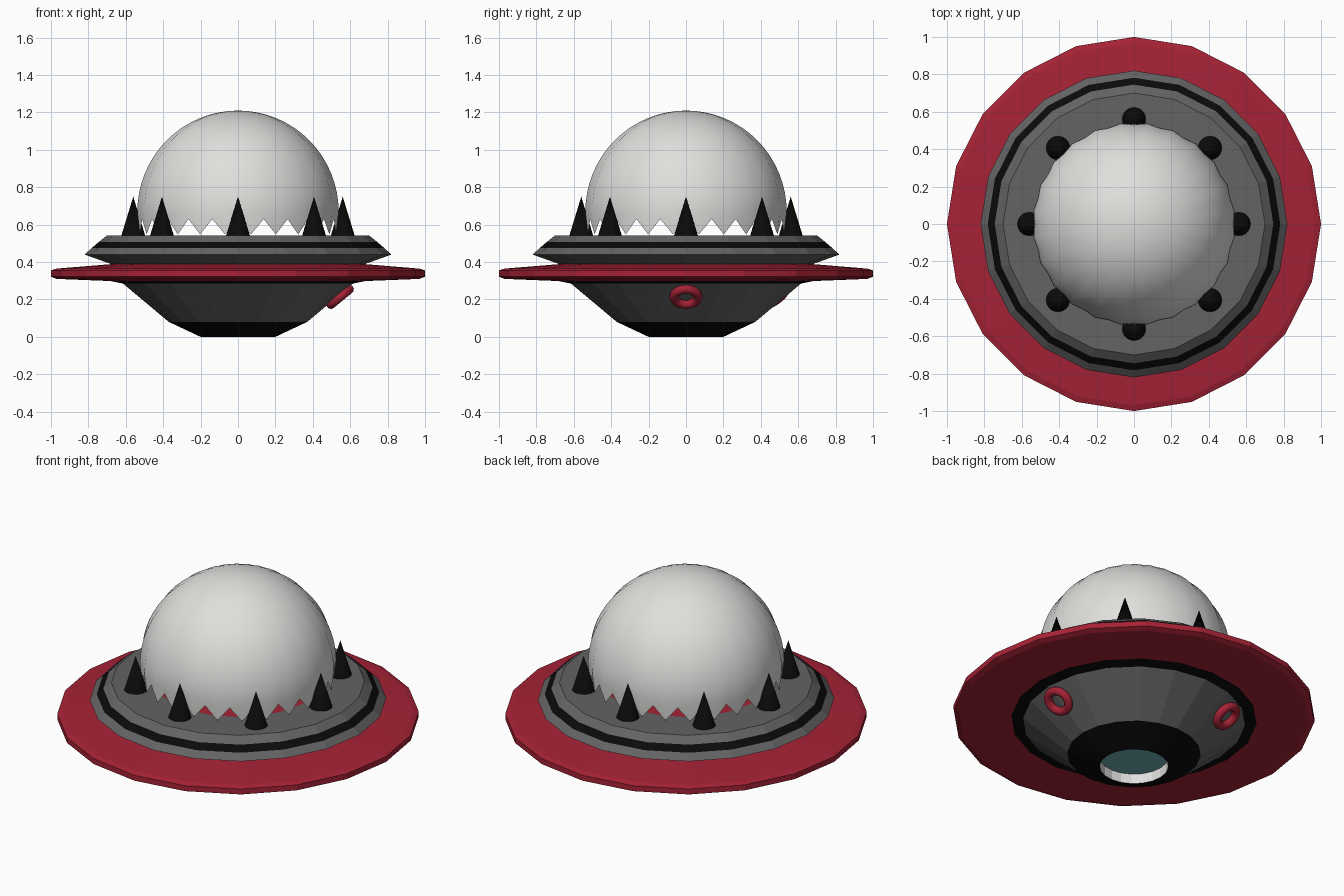
import bpy, bmesh, math
from mathutils import Vector

if "Cube" in bpy.data.objects:
    bpy.data.objects.remove(bpy.data.objects["Cube"])


def mat(name, rgb):
    m = bpy.data.materials.new(name)
    m.diffuse_color = (*rgb, 1)
    m.use_nodes = True
    m.node_tree.nodes["Principled BSDF"].inputs["Base Color"].default_value = m.diffuse_color
    return m


RED = mat("red", (0.38, 0.016, 0.036))
GREY = mat("grey", (0.125, 0.125, 0.125))
BLACK = mat("black", (0.003, 0.003, 0.003))
WHITE = mat("off_white", (0.74, 0.74, 0.72))
TEAL = mat("teal", (0.16, 0.42, 0.47))


def finish(bm, name, mats, smooth=False):
    me = bpy.data.meshes.new(name)
    bm.to_mesh(me)
    bm.free()
    for m in mats:
        me.materials.append(m)
    for p in me.polygons:
        p.use_smooth = smooth
    ob = bpy.data.objects.new(name, me)
    bpy.context.collection.objects.link(ob)
    return ob


def lathe(name, pts, mats, seg_mats=None, n=20):
    """Spin a (radius, z) profile; seg_mats gives a material per profile segment."""
    bm = bmesh.new()
    rings = []
    for r, z in pts:
        if r == 0:
            rings.append([bm.verts.new((0, 0, z))] * n)
        else:
            rings.append([bm.verts.new((r * math.cos(2 * math.pi * j / n),
                                        r * math.sin(2 * math.pi * j / n), z)) for j in range(n)])
    for i in range(len(pts) - 1):
        for j in range(n):
            k = (j + 1) % n
            vs = [rings[i][j], rings[i][k], rings[i + 1][k], rings[i + 1][j]]
            f = bm.faces.new(list(dict.fromkeys(vs)))
            f.material_index = seg_mats[i] if seg_mats else 0
    return finish(bm, name, mats)


# lower hull: recessed teal light, pale well wall, black foot, grey bowl, black collar
lathe("lower_hull",
      [(0, 0.06), (0.19, 0.06), (0.19, 0), (0.2, 0), (0.37, 0.08), (0.615, 0.285), (0.68, 0.298)],
      [GREY, BLACK, WHITE, TEAL], [3, 2, 1, 1, 0, 1])

# wide red rim disc
lathe("rim_disc",
      [(0.62, 0.296), (0.97, 0.31), (1, 0.322), (1, 0.355), (0.97, 0.365), (0.64, 0.392)], [RED])

# upper ring with black stripe and flat deck
lathe("upper_ring",
      [(0.64, 0.38), (0.675, 0.388), (0.82, 0.44), (0.782, 0.475), (0.745, 0.507), (0.7, 0.543), (0.46, 0.543)],
      [GREY, BLACK], [0, 0, 0, 1, 0, 0])

# red floor under the dome
lathe("cabin_floor", [(0.46, 0.543), (0, 0.543)], [RED])

# ribbed dome with a zigzag lower edge
N, CZ, R = 48, 0.67, 0.54
bm = bmesh.new()
rows = []
for i in range(17):
    row = []
    for j in range(N):
        z = 0.665 + (CZ + R - 0.665) * math.sin(math.pi / 2 * (i - 1) / 16)
        if i == 0:
            z = 0.63 if j % 2 == 0 else 0.548
        r = math.sqrt(R * R - (z - CZ) ** 2)
        r *= 0.985 if j % 2 == 0 else 1.005
        a = 2 * math.pi * j / N
        row.append(bm.verts.new((r * math.cos(a), r * math.sin(a), z)))
    rows.append(row)
top = bm.verts.new((0, 0, CZ + R))
for j in range(N):
    k = (j + 1) % N
    for i in range(16):
        bm.faces.new((rows[i][j], rows[i][k], rows[i + 1][k], rows[i + 1][j]))
    bm.faces.new((rows[16][j], rows[16][k], top))
finish(bm, "dome", [WHITE], True)

# eight black spikes around the dome
for s in range(8):
    a = s * math.pi / 4
    r = 0.575 if s % 2 else 0.56
    bpy.ops.mesh.primitive_cone_add(vertices=24, radius1=0.064, radius2=0, depth=0.21,
                                    location=(r * math.cos(a), r * math.sin(a), 0.645))
    ob = bpy.context.object
    ob.name = f"spike_{s + 1}"
    ob.data.materials.append(BLACK)
    bpy.ops.object.shade_smooth_by_angle()

# two red ring ports set on the sloping hull
for s, deg in enumerate((0, 120)):
    a = math.radians(deg)
    normal = Vector((0.635 * math.cos(a), 0.635 * math.sin(a), -0.773))
    bpy.ops.mesh.primitive_torus_add(major_radius=0.064, minor_radius=0.024,
                                     major_segments=32, minor_segments=12,
                                     location=(0.546 * math.cos(a), 0.546 * math.sin(a), 0.214),
                                     rotation=normal.to_track_quat('Z', 'Y').to_euler())
    ob = bpy.context.object
    ob.name = f"ring_port_{s + 1}"
    ob.data.materials.append(RED)
    bpy.ops.object.shade_smooth()
